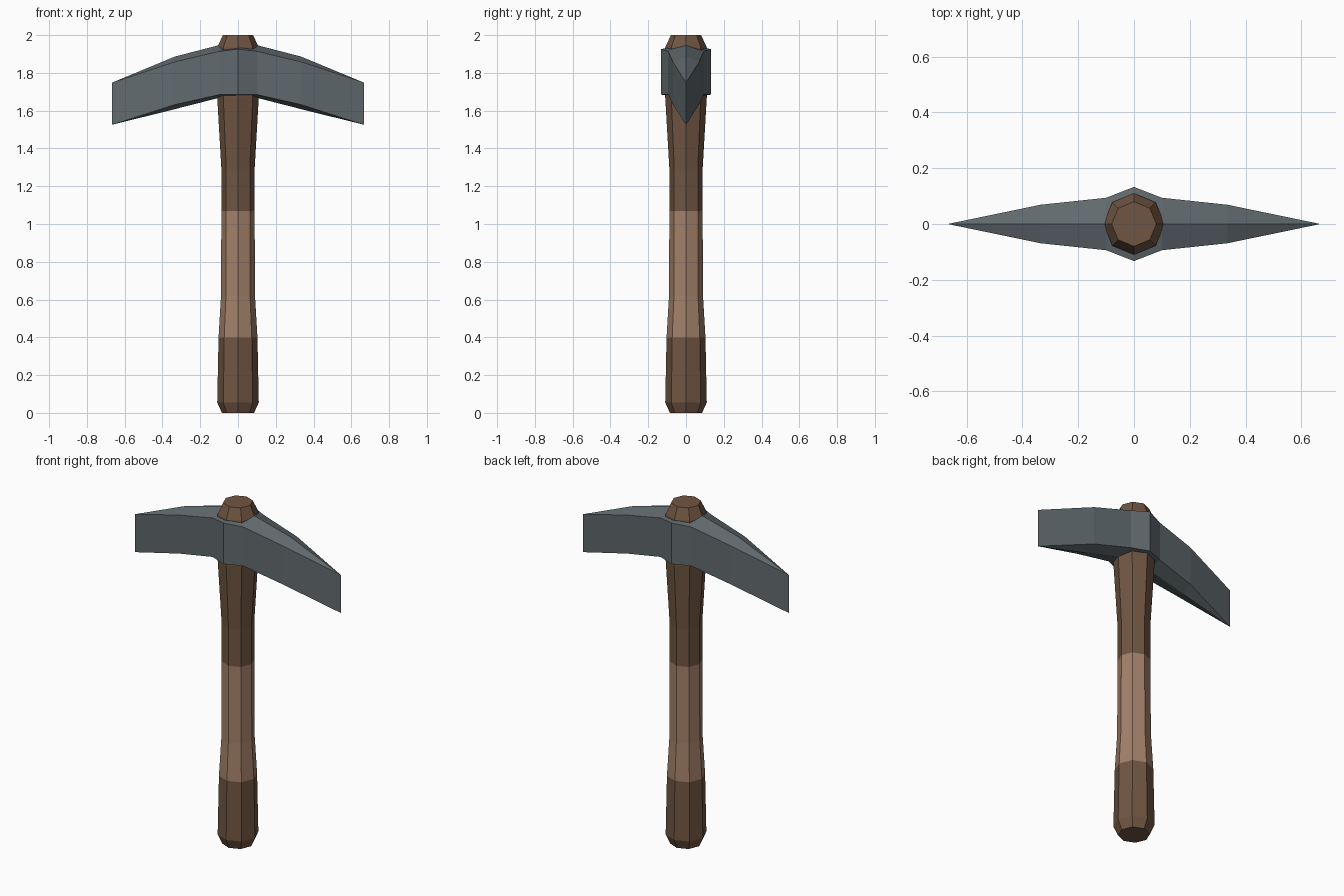
import bpy, bmesh, math

if "Cube" in bpy.data.objects:
    bpy.data.objects.remove(bpy.data.objects["Cube"])


def material(name, rgb):
    """Flat material from an sRGB 0-255 colour."""
    m = bpy.data.materials.new(name)
    m.diffuse_color = [((c / 255 + 0.055) / 1.055) ** 2.4 for c in rgb] + [1.0]
    m.use_nodes = True
    m.node_tree.nodes["Principled BSDF"].inputs["Base Color"].default_value = m.diffuse_color
    return m


def finish(bm, name, mats):
    bmesh.ops.recalc_face_normals(bm, faces=bm.faces)
    me = bpy.data.meshes.new(name)
    bm.to_mesh(me)
    bm.free()
    for m in mats:
        me.materials.append(m)
    ob = bpy.data.objects.new(name, me)
    bpy.context.collection.objects.link(ob)
    return ob


def loft(bm, rings):
    """Skin a list of closed vertex rings and cap both ends."""
    for a, b in zip(rings, rings[1:]):
        n = len(a)
        for i in range(n):
            j = (i + 1) % n
            bm.faces.new((a[i], a[j], b[j], b[i]))
    bm.faces.new(rings[0])
    bm.faces.new(rings[-1])


dark_wood = material("dark wood", (112, 85, 66))
grip_wood = material("light grip", (162, 129, 105))
steel = material("grey steel", (97, 106, 110))

# Handle: eight-sided turned profile (radius, height)
profile = [(0.085, 0), (0.11, 0.055), (0.103, 0.40), (0.09, 0.62), (0.088, 1.07),
           (0.088, 1.29), (0.11, 1.67), (0.11, 1.935), (0.08, 2.0)]
bm = bmesh.new()
loft(bm, [[bm.verts.new((r * math.cos(k * math.pi / 4), r * math.sin(k * math.pi / 4), z))
           for k in range(8)] for r, z in profile])
# Light grip band chosen by height
for f in bm.faces:
    f.material_index = int(0.40 < f.calc_center_median().z < 1.07)
finish(bm, "handle", [dark_wood, grip_wood])

# Pick head: stations of (x, half width, side top, side bottom, ridge top, ridge bottom)
half = [(0.0, 0.133, 1.926, 1.685, 1.95, 1.67),
        (0.10, 0.094, 1.914, 1.685, 1.947, 1.668),
        (0.335, 0.069, 1.858, 1.632, 1.886, 1.608)]
stations = [(-s[0],) + s[1:] for s in half[:0:-1]] + half
bm = bmesh.new()
rings = []
for x, w, st, sb, rt, rb in stations:
    section = [(0, rt), (w, st), (w, sb), (0, rb), (-w, sb), (-w, st)]
    rings.append([bm.verts.new((x, y, z)) for y, z in section])
for a, b in zip(rings, rings[1:]):
    for i in range(6):
        j = (i + 1) % 6
        bm.faces.new((a[i], a[j], b[j], b[i]))
# Vertical blade edge at each tip
for ring, x in ((rings[0], -0.668), (rings[-1], 0.668)):
    top, bot = bm.verts.new((x, 0, 1.748)), bm.verts.new((x, 0, 1.525))
    for loop in ((0, 1, top), (0, 5, top), (3, 2, bot), (3, 4, bot)):
        bm.faces.new((ring[loop[0]], ring[loop[1]], loop[2]))
    for u, l in ((1, 2), (5, 4)):
        bm.faces.new((ring[u], ring[l], bot, top))
finish(bm, "pick_head", [steel])
